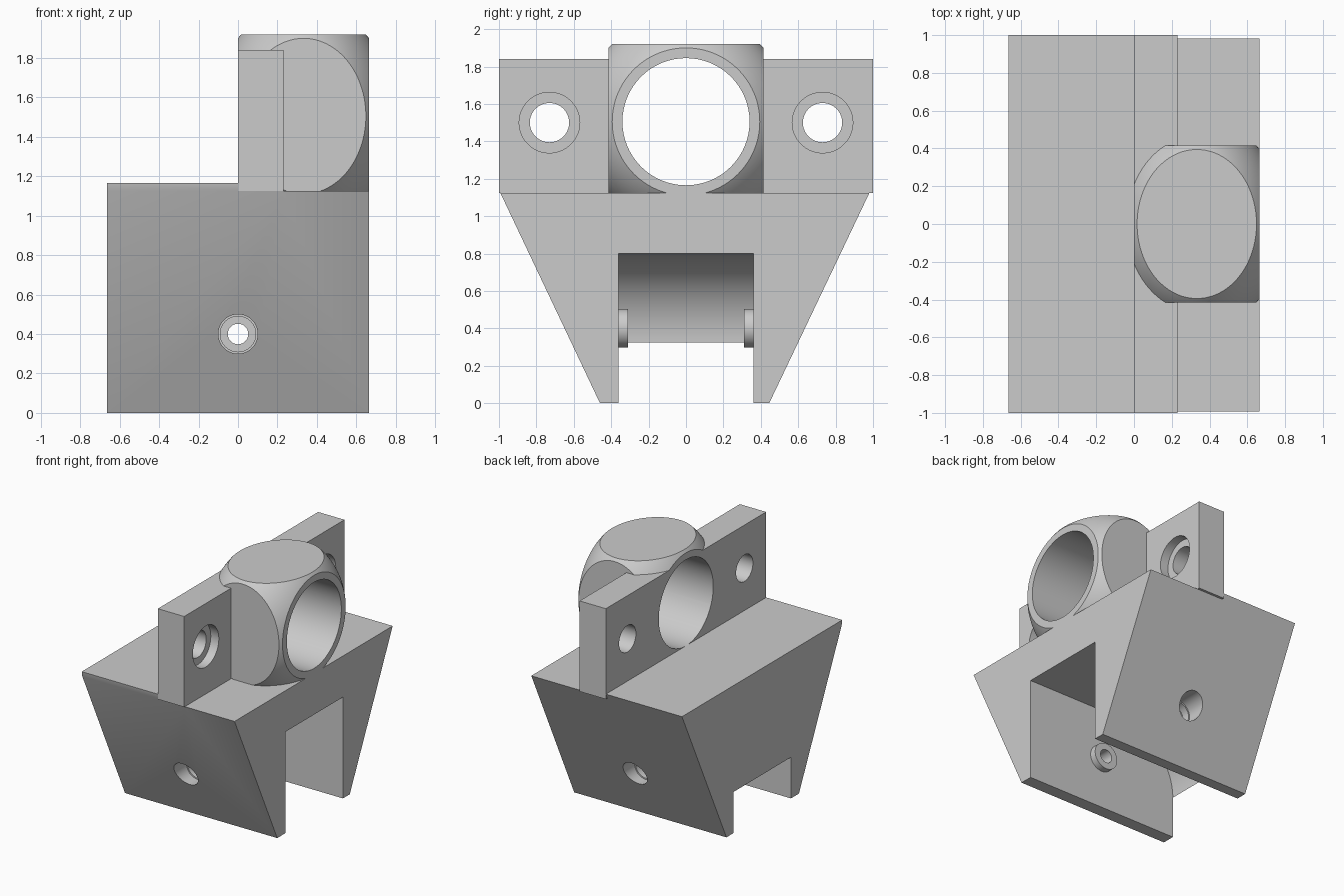
import bpy, bmesh, math
from mathutils import Matrix, Vector

cube = bpy.data.objects.get("Cube")
if cube:
    bpy.data.objects.remove(cube, do_unlink=True)

grey = bpy.data.materials.new("plain_grey")
grey.use_nodes = True
tone = (0.6, 0.6, 0.6, 1)
grey.diffuse_color = tone
grey.node_tree.nodes["Principled BSDF"].inputs["Base Color"].default_value = tone


def finish(name, bm):
    bmesh.ops.recalc_face_normals(bm, faces=bm.faces)
    mesh = bpy.data.meshes.new(name)
    bm.to_mesh(mesh)
    bm.free()
    mesh.materials.append(grey)
    ob = bpy.data.objects.new(name, mesh)
    bpy.context.collection.objects.link(ob)
    return ob


def box(name, lo, hi):
    bm = bmesh.new()
    bmesh.ops.create_cube(bm, size=1)
    lo, hi = Vector(lo), Vector(hi)
    for v in bm.verts:
        v.co = Vector([(a + b) / 2 + c * (b - a) for a, b, c in zip(lo, hi, v.co)])
    return finish(name, bm)


def cylinder(name, axis, start, end, radius):
    """Cylinder along X or Y between two points."""
    bm = bmesh.new()
    start, end = Vector(start), Vector(end)
    turn = Matrix.Rotation(math.pi / 2, 4, "Y" if axis == "X" else "X")
    bmesh.ops.create_cone(bm, cap_ends=True, segments=64, radius1=radius, radius2=radius,
                          depth=(end - start).length,
                          matrix=Matrix.Translation((start + end) / 2) @ turn)
    return finish(name, bm)


def prism(name, points, axis, lo, hi):
    """Extrude a profile: (y, z) points along X, or (x, z) points along Y."""
    bm = bmesh.new()
    place = (lambda p, t: (t, *p)) if axis == "X" else (lambda p, t: (p[0], t, p[1]))
    face = bm.faces.new([bm.verts.new(place(p, lo)) for p in points])
    out = bmesh.ops.extrude_face_region(bm, geom=[face])["geom"]
    shift = Vector(place((0, 0), hi - lo))
    bmesh.ops.translate(bm, vec=shift, verts=[g for g in out if isinstance(g, bmesh.types.BMVert)])
    return finish(name, bm)


def combine(target, other, operation):
    mod = target.modifiers.new(operation.lower(), "BOOLEAN")
    mod.operation, mod.object, mod.solver = operation, other, "EXACT"
    bpy.context.view_layer.objects.active = target
    bpy.ops.object.modifier_apply(modifier=mod.name)
    bpy.data.objects.remove(other, do_unlink=True)


def smooth(ob):
    bpy.ops.object.select_all(action="DESELECT")
    ob.select_set(True)
    bpy.context.view_layer.objects.active = ob
    bpy.ops.object.shade_smooth_by_angle(angle=math.radians(25))


W = 0.665          # half width of the base
WALL = 0.36        # half width of the slot
STEP = 1.125       # height of the lower shelf
PIVOT = 0.4        # height of the pivot holes

# Tapered base with a lowered shelf on the socket side
outline = [(-0.46, 0), (0.445, 0), (1, 1.165), (-1, 1.165), (-0.993, STEP)]
base = prism("tapered_base", outline, "X", -W, W)
combine(base, box("shelf_cutter", (0.23, -2, STEP), (1, 2, 2)), "DIFFERENCE")

# Slot with a rounded ceiling falling towards the far side
r, low = 0.475, 0.325
arc = [(-W + r - r * math.cos(a), low + r * math.sin(a))
       for a in (math.pi / 2 * i / 32 for i in range(33))]
slot = [(-1, -0.1), (-1, low)] + arc + [(1, low + r), (1, -0.1)]
combine(base, prism("slot_cutter", slot, "Y", -WALL, WALL), "DIFFERENCE")

# Pivot bosses and stepped pivot holes on both walls
for side in (-1, 1):
    def pivot(name, y0, y1, radius):
        return cylinder(name, "Y", (0, side * y0, PIVOT), (0, side * y1, PIVOT), radius)
    combine(base, pivot("boss", 0.31, 0.38, 0.103), "UNION")
    combine(base, pivot("pivot_cutter", 0.25, 1, 0.052), "DIFFERENCE")
    combine(base, pivot("recess_cutter", 0.44, 1, 0.09), "DIFFERENCE")
    combine(base, pivot("recess_mouth_cutter", 0.5, 1, 0.1), "DIFFERENCE")
smooth(base)

# Socket: a block rounded off by an ellipsoid
MID = 1.505
half = Vector((W / 2, 0.415, 0.415))
centre = Vector((W / 2, 0, MID))
bm = bmesh.new()
bmesh.ops.create_uvsphere(bm, u_segments=128, v_segments=80, radius=1.38)
for v in bm.verts:
    v.co = centre + v.co * half
socket = finish("clamp_head", bm)
combine(socket, box("socket_block", centre - half, centre + half), "INTERSECT")

# Upright mounting plate joined to the socket, with the main bore through both
combine(socket, box("mounting_plate", (0, -1, STEP), (0.23, 1, 1.84)), "UNION")
combine(socket, cylinder("bore_cutter", "X", (-0.5, 0, MID), (1, 0, MID), 0.34), "DIFFERENCE")

# Counterbored bolt holes
for y in (-0.73, 0.73):
    combine(socket, cylinder("bolt_cutter", "X", (-0.5, y, 1.5), (1, y, 1.5), 0.105), "DIFFERENCE")
    combine(socket, cylinder("counterbore_cutter", "X", (0.16, y, 1.5), (0.5, y, 1.5), 0.162), "DIFFERENCE")
smooth(socket)
